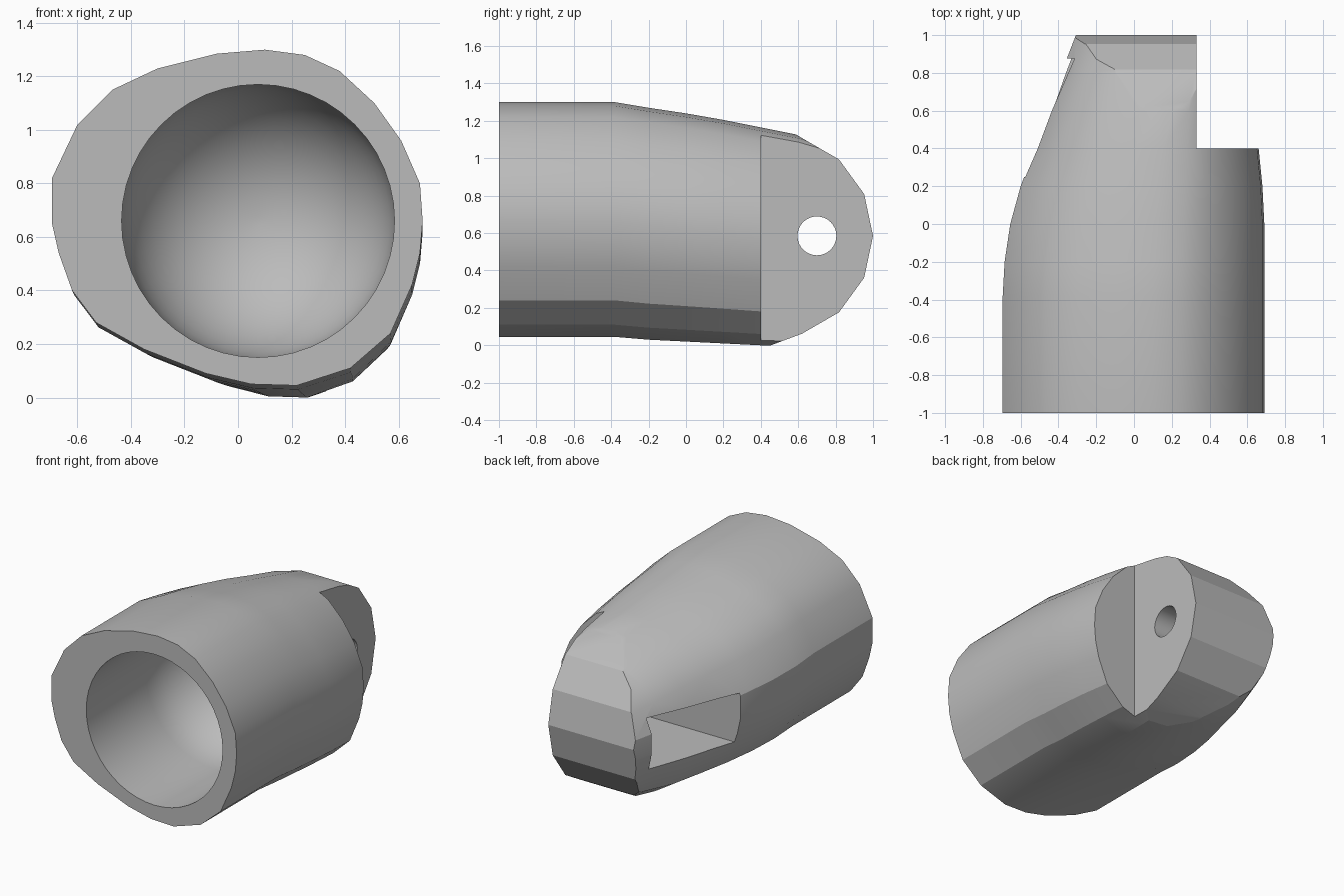
import bpy, bmesh, math
from mathutils import Matrix

cube = bpy.data.objects.get("Cube")
if cube:
    bpy.data.objects.remove(cube, do_unlink=True)

grey = bpy.data.materials.new("plain_grey")
grey.use_nodes = True
grey.diffuse_color = (0.5, 0.5, 0.5, 1)
grey.node_tree.nodes["Principled BSDF"].inputs["Base Color"].default_value = (0.5, 0.5, 0.5, 1)


def loft(name, rings):
    """Closed solid skinned through equal-length rings of points."""
    bm = bmesh.new()
    loops = [[bm.verts.new(p) for p in ring] for ring in rings]
    n = len(loops[0])
    for a, b in zip(loops, loops[1:]):
        for i in range(n):
            j = (i + 1) % n
            bm.faces.new((a[i], a[j], b[j], b[i]))
    bm.faces.new(loops[0])
    bm.faces.new(loops[-1])
    bmesh.ops.recalc_face_normals(bm, faces=bm.faces)
    mesh = bpy.data.meshes.new(name)
    bm.to_mesh(mesh)
    bm.free()
    mesh.materials.append(grey)
    obj = bpy.data.objects.new(name, mesh)
    bpy.context.collection.objects.link(obj)
    return obj


def box(name, x, y, z):
    return loft(name, [[(px, y[0], z[0]), (px, y[1], z[0]), (px, y[1], z[1]), (px, y[0], z[1])]
                       for px in x])


def carve(target, cutter, operation="DIFFERENCE"):
    """Apply a boolean and discard its cutter."""
    mod = target.modifiers.new(cutter.name, "BOOLEAN")
    mod.object = cutter
    mod.operation = operation
    mod.solver = "EXACT"
    bpy.context.view_layer.objects.active = target
    bpy.ops.object.modifier_apply(modifier=mod.name)
    bpy.data.objects.remove(cutter, do_unlink=True)


# Lopsided outer cross-section (x, z) at the open end
section = [(0.1, 1.3), (0.25, 1.28), (0.38, 1.22), (0.51, 1.1), (0.61, 0.96), (0.68, 0.8),
           (0.69, 0.66), (0.68, 0.54), (0.65, 0.42), (0.57, 0.24), (0.42, 0.11), (0.22, 0.045),
           (0.05, 0.05), (-0.12, 0.09), (-0.35, 0.18), (-0.53, 0.28), (-0.62, 0.4),
           (-0.67, 0.54), (-0.695, 0.65), (-0.695, 0.82), (-0.6, 1.02), (-0.47, 1.15),
           (-0.3, 1.23), (-0.08, 1.285)]
X0, X1, Z0, Z1 = -0.695, 0.69, 0.045, 1.3

# Stations along the body: y, left, right, bottom, top
stations = [(-1, X0, X1, Z0, Z1), (-0.38, X0, X1, Z0, Z1), (-0.2, -0.685, 0.69, 0.03, 1.27),
            (0, -0.655, 0.69, 0.02, 1.24), (0.2, -0.6, 0.68, 0.01, 1.205),
            (0.4, -0.525, 0.66, 0, 1.165), (0.6, -0.46, 0.64, 0, 1.125),
            (0.8, -0.385, 0.62, 0.03, 1.06), (1.02, -0.3, 0.6, 0.08, 0.99)]


def fit(y, x0, x1, z0, z1):
    return [(x0 + (x - X0) / (X1 - X0) * (x1 - x0), y, z0 + (z - Z0) / (Z1 - Z0) * (z1 - z0))
            for x, z in section]


body = loft("socket_body", [fit(*s) for s in stations])

# Faceted round tip, extruded sideways
arc = [math.radians(a) for a in range(-72, 73, 24)]
profile = [(-2, -1), (0.4, -0.02)]
profile += [(0.45 + 0.55 * math.cos(a), 0.585 + 0.55 * math.sin(a)) for a in arc]
profile += [(0.3, 1.3), (-2, 2)]
carve(body, loft("tip_trim", [[(x, y, z) for y, z in profile] for x in (-2, 2)]), "INTERSECT")

# Flat step beside the tongue
carve(body, box("side_step", (0.33, 2), (0.4, 2), (-1, 3)))

# Round-ended cavity
cavity = [(-1.2, 0.51)]
cavity += [(-0.36 + 0.51 * math.sin(t), 0.51 * math.cos(t))
           for t in (math.radians(a) for a in range(0, 90, 8))]
turns = [math.tau * i / 48 for i in range(48)]
carve(body, loft("cavity", [[(0.075 + r * math.cos(t), y, 0.66 + r * math.sin(t)) for t in turns]
                            for y, r in cavity]))

# Deep rectangular pocket in the other side
carve(body, box("pocket", (-2, 0.13), (0.25, 0.875), (0.415, 0.755)))

# Cross hole through the tongue
hole_turns = [math.tau * i / 32 for i in range(32)]
carve(body, loft("cross_hole", [[(x, 0.7 + 0.104 * math.cos(t), 0.585 + 0.104 * math.sin(t))
                                 for t in hole_turns] for x in (0, 1)]))

bpy.ops.object.select_all(action="DESELECT")
body.select_set(True)
bpy.context.view_layer.objects.active = body
bpy.ops.object.shade_smooth_by_angle(angle=math.radians(20))
